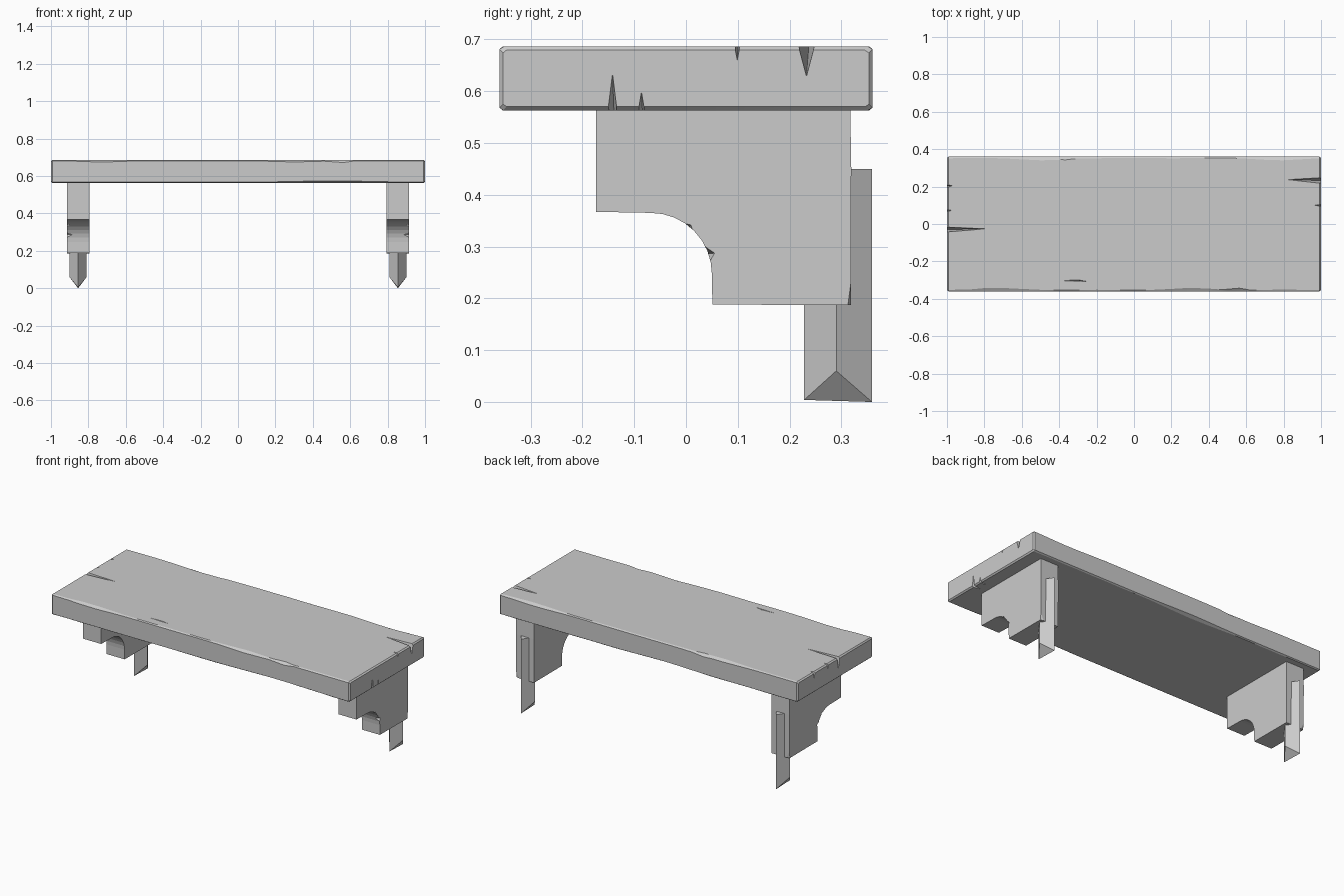
import bpy, bmesh, math, random

if "Cube" in bpy.data.objects:
    bpy.data.objects.remove(bpy.data.objects["Cube"])

random.seed(4)
XC = 0.855  # bracket centre


def finish(name, bm):
    bmesh.ops.recalc_face_normals(bm, faces=bm.faces)
    me = bpy.data.meshes.new(name)
    bm.to_mesh(me)
    bm.free()
    ob = bpy.data.objects.new(name, me)
    bpy.context.collection.objects.link(ob)
    return ob


def loft(bm, rings):
    """Skin a list of equal-length point rings and cap both ends."""
    vs = [[bm.verts.new(p) for p in ring] for ring in rings]
    n = len(vs[0])
    for a, b in zip(vs, vs[1:]):
        for i in range(n):
            bm.faces.new((a[i], a[(i + 1) % n], b[(i + 1) % n], b[i]))
    bm.faces.new(vs[0])
    bm.faces.new(vs[-1])


def apply(ob, mod):
    bpy.context.view_layer.objects.active = ob
    bpy.ops.object.modifier_apply(modifier=mod.name)


def carve(ob, hulls):
    """Cut splinter-shaped convex wedges out of an object."""
    for pts in hulls:
        bm = bmesh.new()
        for p in pts:
            bm.verts.new(p)
        bmesh.ops.convex_hull(bm, input=bm.verts[:])
        cutter = finish("cutter", bm)
        cutter.hide_render = True
        mod = ob.modifiers.new("crack", 'BOOLEAN')
        mod.object = cutter
        mod.operation = 'DIFFERENCE'
        mod.solver = 'EXACT'
        apply(ob, mod)
        bpy.data.objects.remove(cutter)


def smooth(ob):
    bpy.ops.object.select_all(action='DESELECT')
    ob.select_set(True)
    bpy.context.view_layer.objects.active = ob
    bpy.ops.object.shade_smooth_by_angle(angle=math.radians(25))


# Board: worn rectangular section with uneven chamfers along its length
def section(x, inset):
    y, z0, z1 = 0.36 - inset, 0.563 + inset, 0.686 - inset
    ring = []
    for k, (sy, zz, sz) in enumerate([(-1, z0, 1), (1, z0, 1), (1, z1, -1), (-1, z1, -1)]):
        wear = max(0, math.sin(x * (3.1 + k) + 2 * k)) ** 3
        a = 0.006 + 0.012 * wear + random.uniform(0, 0.003)
        b = 0.005 + 0.006 * wear
        pair = [(x, sy * y, zz + sz * b), (x, sy * (y - a), zz)]
        ring += pair if k % 2 == 0 else pair[::-1]
    return ring


bm = bmesh.new()
xs = [-0.992 + 1.984 * i / 20 for i in range(21)]
loft(bm, [section(-1, 0.007)] + [section(x, 0) for x in xs] + [section(1, 0.007)])
board = finish("shelf_board", bm)


# Cracks in the board ends: (end side, y, half width, depth, length, from top?)
def end_crack(s, y, w, d, length, top):
    z, dz = (0.69, -1) if top else (0.559, 1)
    return [(s * 1.02, y - w, z), (s * 1.02, y + w, z),
            (s * 1.02, y, z + dz * d), (s * (1 - length), y + 0.3 * w, z)]


# Long splinters off the front and back edges: (y side, x range, size, from top?)
def edge_chip(s, x0, x1, d, top):
    z, dz = (0.69, -1) if top else (0.559, 1)
    xm = (x0 + 2 * x1) / 3
    return [(x0, s * 0.365, z), (x1, s * 0.365, z),
            (xm, s * (0.36 - d), z), (xm, s * 0.365, z + dz * d)]


carve(board, [
    end_crack(1, 0.232, 0.018, 0.068, 0.19, True),
    end_crack(1, 0.098, 0.009, 0.045, 0.04, True),
    end_crack(1, -0.143, 0.013, 0.105, 0.05, False),
    end_crack(1, -0.087, 0.010, 0.06, 0.04, False),
    end_crack(-1, -0.03, 0.015, 0.08, 0.22, True),
    end_crack(-1, 0.07, 0.010, 0.06, 0.03, True),
    end_crack(-1, 0.20, 0.016, 0.07, 0.03, True),
    edge_chip(-1, 0.25, 0.72, 0.022, True),
    edge_chip(-1, -0.98, -0.6, 0.018, True),
    edge_chip(-1, 0.4, 0.95, 0.016, False),
    edge_chip(1, -0.8, -0.15, 0.022, True),
    edge_chip(1, 0.75, 0.99, 0.014, True),
    [(-0.41, -0.303, 0.69), (-0.24, -0.308, 0.69), (-0.3, -0.297, 0.69), (-0.3, -0.303, 0.672)],
])
smooth(board)


def mirror(ob):
    mod = ob.modifiers.new("mirror", 'MIRROR')
    mod.use_clip = False
    apply(ob, mod)


# Brackets: stepped side profile with a concave curve
arc = [(-0.068 + 0.118 * math.sin(t), 0.247 + 0.118 * math.cos(t))
       for t in [math.pi / 2 * i / 8 for i in range(9)]]
profile = [(-0.174, 0.57), (-0.174, 0.367)] + arc + [
    (0.051, 0.188), (0.318, 0.187), (0.319, 0.45), (0.317, 0.57)]
bm = bmesh.new()
loft(bm, [[(XC + dx, y, z) for y, z in profile] for dx in (-0.06, 0.06)])
bracket = finish("brackets", bm)
carve(bracket, [
    [(0.93, -0.06, 0.36), (0.93, 0.012, 0.345), (0.93, 0.03, 0.29), (0.86, 0.0, 0.33)],
    [(0.93, 0.03, 0.31), (0.93, 0.062, 0.288), (0.93, 0.04, 0.25), (0.87, 0.035, 0.285)],
    [(0.92, 0.325, 0.29), (0.92, 0.31, 0.18), (0.92, 0.325, 0.18), (0.87, 0.325, 0.18)],
])
mirror(bracket)

# Wall stakes: diamond section with a keel-shaped lower tip
bm = bmesh.new()
diamond = [(0, 0.228, 0.004), (0.046, 0.29, 0.06), (0, 0.359, 0.0), (-0.046, 0.29, 0.06)]
bottom = [bm.verts.new((XC + x, y, z)) for x, y, z in diamond]
top = [bm.verts.new((XC + x, y, 0.45)) for x, y, z in diamond]
for i in range(4):
    j = (i + 1) % 4
    bm.faces.new((bottom[i], bottom[j], top[j], top[i]))
bm.faces.new(top)
bm.faces.new((bottom[0], bottom[1], bottom[2]))
bm.faces.new((bottom[0], bottom[2], bottom[3]))
mirror(finish("wall_stakes", bm))
